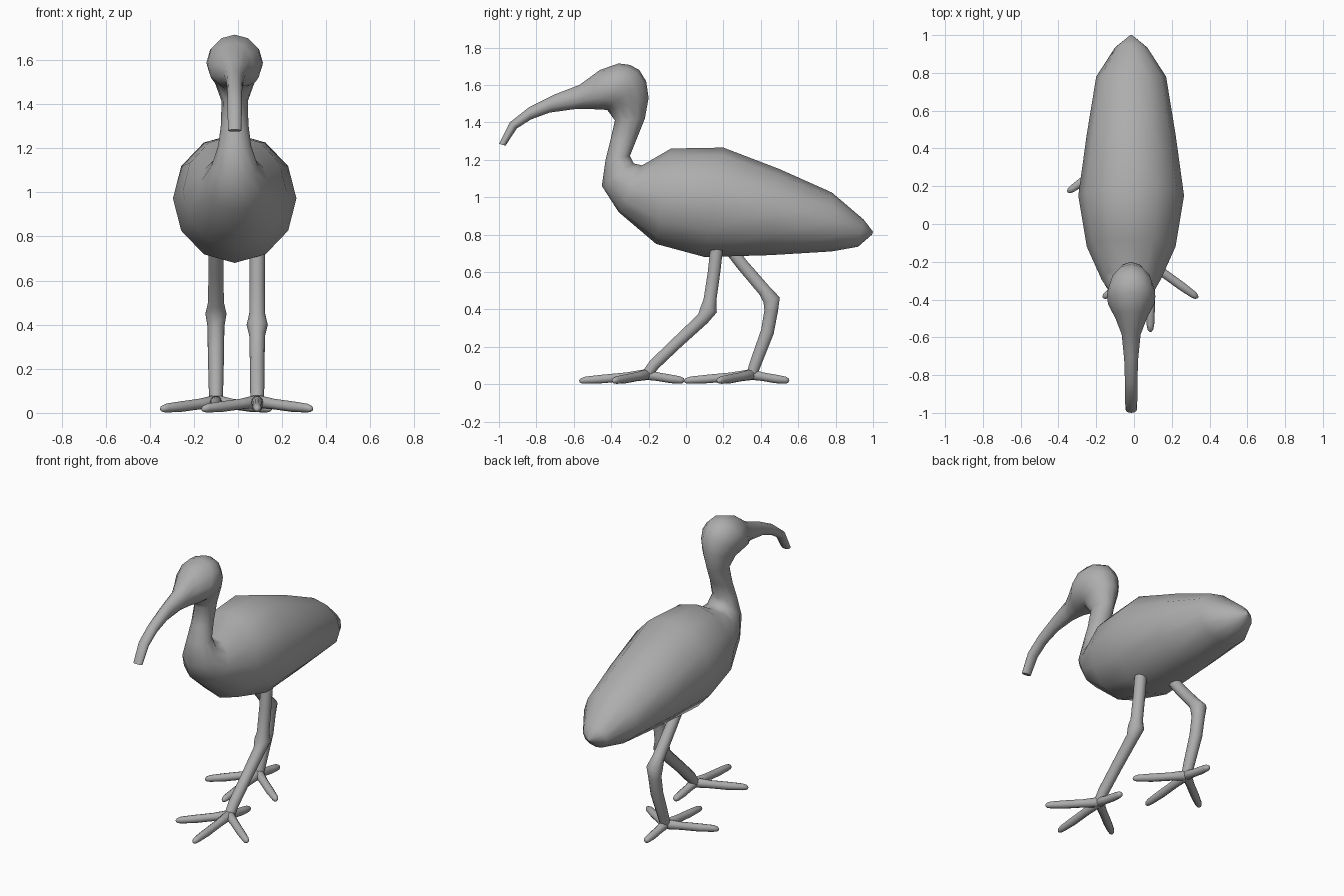
import bpy, bmesh
from math import sin, cos, pi, radians
from mathutils import Vector

cube = bpy.data.objects.get("Cube")
if cube:
    bpy.data.objects.remove(cube)

grey = bpy.data.materials.new("Plain grey")
grey.use_nodes = True
colour = (0.42, 0.42, 0.42, 1)
grey.diffuse_color = colour
grey.node_tree.nodes["Principled BSDF"].inputs["Base Color"].default_value = colour


def loft(name, rings, sides):
    """Skin a list of (centre, half axis, half axis) ellipses, capped at both ends."""
    bm = bmesh.new()
    loops = []
    for c, u, v in rings:
        angles = [2 * pi * i / sides for i in range(sides)]
        loops.append([bm.verts.new(c + u * cos(a) + v * sin(a)) for a in angles])
    for a, b in zip(loops, loops[1:]):
        for i in range(sides):
            j = (i + 1) % sides
            bm.faces.new((a[i], a[j], b[j], b[i]))
    bm.faces.new(loops[0])
    bm.faces.new(loops[-1])
    bmesh.ops.recalc_face_normals(bm, faces=bm.faces)
    mesh = bpy.data.meshes.new(name)
    bm.to_mesh(mesh)
    bm.free()
    mesh.materials.append(grey)
    obj = bpy.data.objects.new(name, mesh)
    bpy.context.collection.objects.link(obj)
    bpy.context.view_layer.objects.active = obj
    bpy.ops.object.select_all(action='DESELECT')
    obj.select_set(True)
    bpy.ops.object.shade_smooth_by_angle(angle=radians(65))
    return obj


def tube(name, path, sides=10):
    """Round tube through (x, y, z, radius) points."""
    pts = [Vector(p[:3]) for p in path]
    rings = []
    for i, p in enumerate(pts):
        t = (pts[min(i + 1, len(pts) - 1)] - pts[max(i - 1, 0)]).normalized()
        side = Vector((1, 0, 0)) if abs(t.x) < 0.5 else Vector((0, 0, 1))
        u = (side - t * side.dot(t)).normalized()
        rings.append((p, u * path[i][3], t.cross(u) * path[i][3]))
    return loft(name, rings, sides)


# Body, neck, head and bill: upper point (y, z), lower point (y, z), half width
profile = [
    (1.00, .815, .995, .80, .008), (.95, .88, .92, .735, .085),
    (.78, 1.025, .78, .71, .185), (.50, 1.15, .45, .69, .235),
    (.20, 1.265, .10, .68, .28), (-.08, 1.26, -.16, .75, .235),
    (-.235, 1.17, -.36, .92, .155), (-.28, 1.18, -.45, 1.06, .105),
    (-.30, 1.22, -.43, 1.20, .075), (-.26, 1.32, -.405, 1.30, .062),
    (-.22, 1.42, -.38, 1.41, .06), (-.20, 1.53, -.42, 1.465, .09),
    (-.213, 1.62, -.44, 1.468, .113), (-.25, 1.68, -.455, 1.468, .125),
    (-.30, 1.707, -.47, 1.47, .128), (-.36, 1.715, -.49, 1.47, .122),
    (-.46, 1.68, -.53, 1.472, .085), (-.57, 1.60, -.60, 1.47, .05),
    (-.70, 1.55, -.73, 1.452, .037), (-.84, 1.48, -.83, 1.415, .033),
    (-.942, 1.40, -.905, 1.367, .033), (-1.0, 1.285, -.965, 1.275, .03),
]
centre_x = -.015
rings = []
for ty, tz, by, bz, w in profile:
    top, low = Vector((centre_x, ty, tz)), Vector((centre_x, by, bz))
    rings.append(((top + low) / 2, (top - low) / 2, Vector((w, 0, 0))))
loft("body_neck_head", rings, 12)

# Legs: (y, z, radius) from hip to ankle
legs = {
    "left": (.087, [(.17, .78, .036), (.15, .60, .035), (.128, .45, .036), (.122, .40, .048),
                    (.09, .35, .036), (-.05, .22, .033), (-.17, .105, .032), (-.21, .05, .03)]),
    "right": (-.10, [(.20, .77, .035), (.30, .64, .034), (.42, .50, .036), (.458, .45, .048),
                     (.455, .39, .038), (.435, .28, .037), (.375, .12, .033), (.35, .05, .03)]),
}
toes = {"front": (0, -.36), "outer": (.25, -.18), "inner": (-.25, -.18), "hind": (0, .20)}
for side, (x, path) in legs.items():
    tube(side + "_leg", [(x, y, z, r) for y, z, r in path])
    ankle = path[-1][0]
    mirror = 1 if side == "left" else -1
    # Toes fan out from the ankle and taper to rounded tips
    for toe, (dx, dy) in toes.items():
        steps = [(-.08, .05, .02), (0, .052, .03), (.3, .04, .024), (.65, .028, .024),
                 (.9, .022, .02), (.97, .018, .015), (1, .015, .006)]
        tube(side + "_" + toe + "_toe",
             [(x + dx * mirror * t, ankle + dy * t, z, r) for t, z, r in steps])
